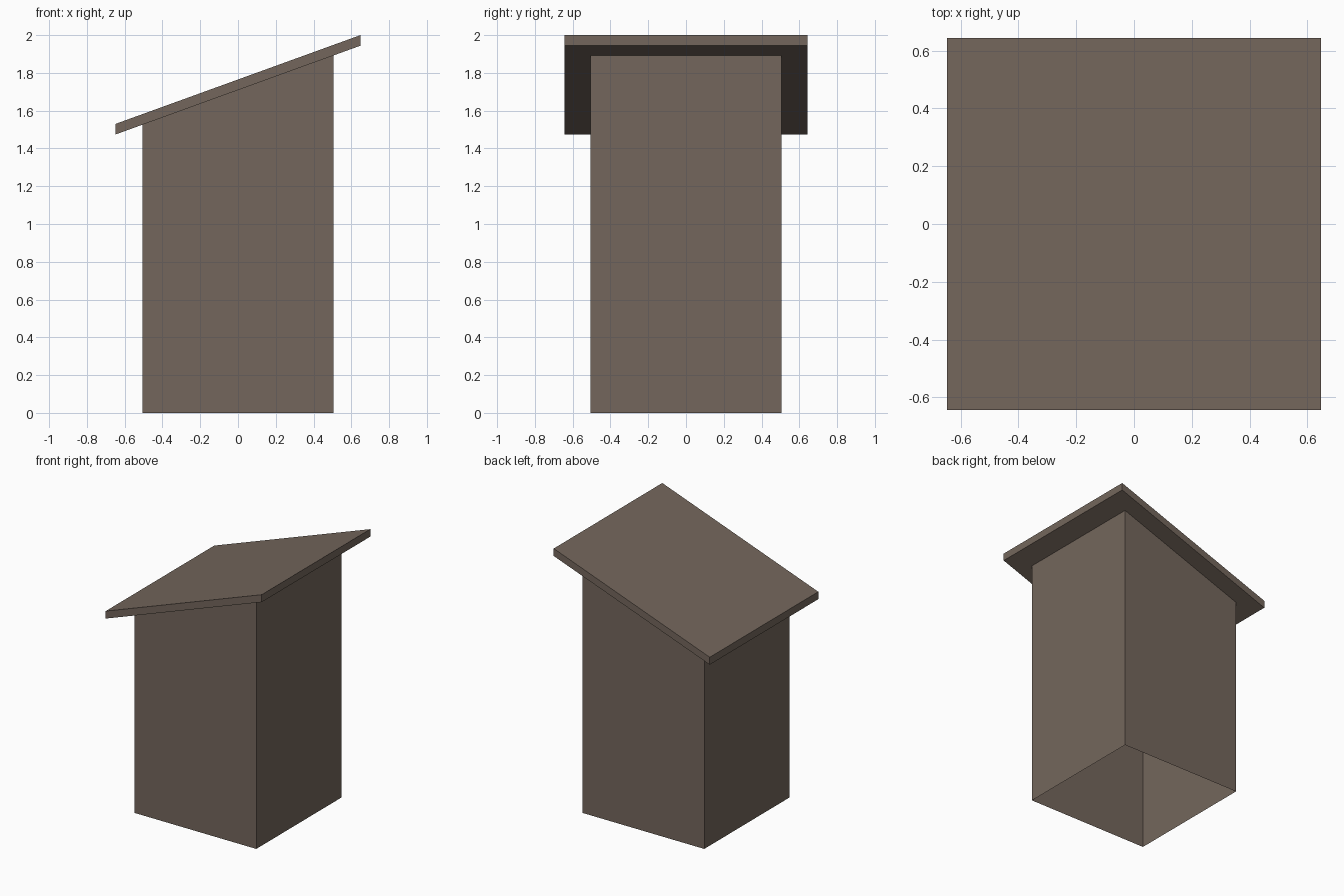
import bpy

if "Cube" in bpy.data.objects:
    bpy.data.objects.remove(bpy.data.objects["Cube"])

# One flat colour for the whole model
wood = bpy.data.materials.new("brown wood")
wood.diffuse_color = (0.174, 0.134, 0.107, 1.0)
wood.use_nodes = True
wood.node_tree.nodes["Principled BSDF"].inputs["Base Color"].default_value = wood.diffuse_color

BODY = 0.506        # half width of the walls
ROOF_X = 0.648      # half size of the roof
ROOF_Y = 0.644
THICK = 0.056       # vertical roof thickness
MID, SLOPE = 1.709, 0.3625


def under_roof(x):
    """Height of the roof underside at x."""
    return MID + SLOPE * x


def make_object(name, verts, faces):
    mesh = bpy.data.meshes.new(name)
    mesh.from_pydata(verts, [], faces)
    mesh.materials.append(wood)
    obj = bpy.data.objects.new(name, mesh)
    bpy.context.collection.objects.link(obj)
    return obj


def corners(hx, hy):
    return [(-hx, -hy), (hx, -hy), (hx, hy), (-hx, hy)]


SIDES = [(i, (i + 1) % 4, (i + 1) % 4 + 4, i + 4) for i in range(4)]

# Walls: thin open tube, sloped top meeting the roof, no floor
ring = corners(BODY, BODY)
make_object("walls",
            [(x, y, 0) for x, y in ring] + [(x, y, under_roof(x)) for x, y in ring],
            SIDES)

# Roof: sloped slab with vertical ends
ring = corners(ROOF_X, ROOF_Y)
make_object("roof",
            [(x, y, under_roof(x)) for x, y in ring]
            + [(x, y, under_roof(x) + THICK) for x, y in ring],
            SIDES + [(3, 2, 1, 0), (4, 5, 6, 7)])
